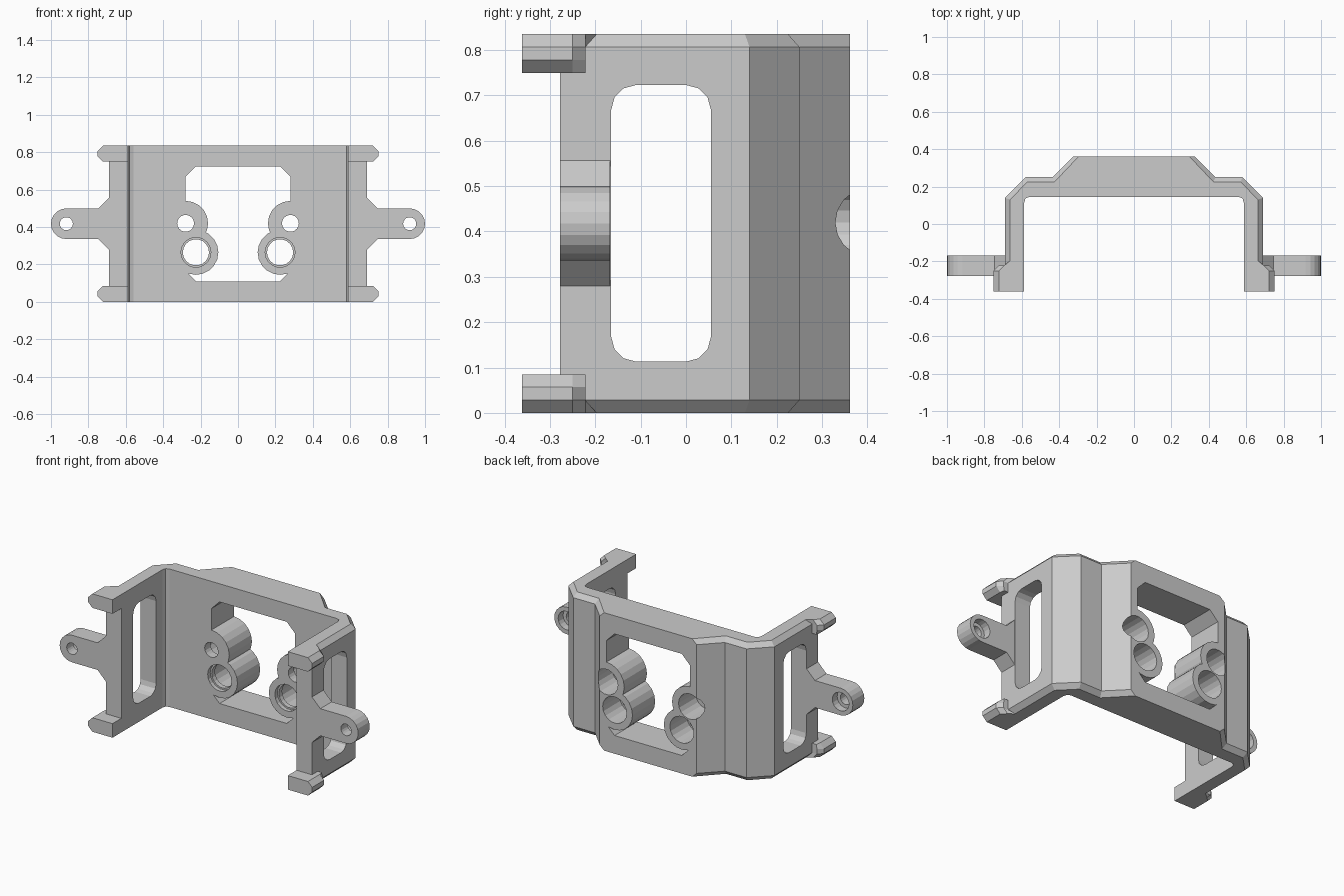
import bpy, bmesh, math

default = bpy.data.objects.get("Cube")
if default:
    bpy.data.objects.remove(default, do_unlink=True)

grey = bpy.data.materials.new("plain_grey")
grey.use_nodes = True
COLOUR = (0.6, 0.6, 0.6, 1)
grey.diffuse_color = COLOUR
for node in grey.node_tree.nodes:
    if node.type == 'BSDF_PRINCIPLED':
        node.inputs["Base Color"].default_value = COLOUR

HEIGHT, CHAMFER = 0.835, 0.028


def loft(name, rings):
    """Solid through a stack of matching rings, capped at both ends."""
    bm = bmesh.new()
    loops = [[bm.verts.new(p) for p in ring] for ring in rings]
    n = len(loops[0])
    for a, b in zip(loops, loops[1:]):
        for i in range(n):
            j = (i + 1) % n
            bm.faces.new((a[i], a[j], b[j], b[i]))
    bm.faces.new(loops[0])
    bm.faces.new(loops[-1])
    bmesh.ops.recalc_face_normals(bm, faces=bm.faces)
    mesh = bpy.data.meshes.new(name)
    bm.to_mesh(mesh)
    bm.free()
    mesh.materials.append(grey)
    ob = bpy.data.objects.new(name, mesh)
    bpy.context.collection.objects.link(ob)
    return ob


def stack(name, layers):
    return loft(name, [[(x, y, z) for x, y in pts] for z, pts in layers])


def plate(name, pts, y0, y1):
    """Front-view outline pushed along y."""
    return loft(name, [[(x, y, z) for x, z in pts] for y in (y0, y1)])


def circle(cx, cz, r, n, start=0.0, sweep=math.tau):
    return [(cx + r * math.cos(start + sweep * i / n),
             cz + r * math.sin(start + sweep * i / n)) for i in range(n)]


def apply(ob, mod):
    with bpy.context.temp_override(object=ob, active_object=ob,
                                   selected_objects=[ob]):
        bpy.ops.object.modifier_apply(modifier=mod.name)


def combine(ob, other, operation):
    mod = ob.modifiers.new(operation.lower(), 'BOOLEAN')
    mod.operation, mod.solver, mod.object = operation, 'EXACT', other
    bpy.context.view_layer.update()
    apply(ob, mod)
    bpy.data.objects.remove(other, do_unlink=True)


# Half of the bracket: back wall, bent corner and side arm
inner = [(0.587, -0.278), (0.587, 0.115), (0.58, 0.137), (0.56, 0.145), (0, 0.145)]
outer = [(0, 0.362), (0.325, 0.362), (0.435, 0.25), (0.58, 0.25),
         (0.69, 0.14), (0.69, -0.278)]
bevelled = [(0, 0.362), (0.295, 0.362), (0.425, 0.225), (0.57, 0.225),
            (0.663, 0.13), (0.663, -0.278)]
body = stack("bracket_body", [(0, inner + bevelled), (CHAMFER, inner + outer),
                              (HEIGHT - CHAMFER, inner + outer),
                              (HEIGHT, inner + bevelled)])

# Hooked tips at the top and bottom of the arm
back_edge = (0.587, -0.222)
small = [(0.587, -0.362), (0.722, -0.362), (0.722, -0.25), (0.718, -0.222),
         (0.69, -0.222), back_edge]
full = [(0.587, -0.362), (0.75, -0.362), (0.75, -0.25), (0.722, -0.222),
        (0.69, -0.222), back_edge]
tip = [(0.587, -0.362), (0.722, -0.362), (0.722, -0.25), (0.695, -0.222),
       (0.663, -0.197), (0.587, -0.197)]
heights = (0.085, 0.057, CHAMFER, 0)
for name, flip in (("lower_hook", False), ("upper_hook", True)):
    layers = [(HEIGHT - z if flip else z, pts)
              for z, pts in zip(heights, (small, full, full, tip))]
    combine(body, stack(name, layers), 'UNION')

# Mounting ear with a flared root and a rounded end
EAR_X, EAR_Z, EAR_R = 0.918, 0.418, 0.082
ear = [(0.64, 0.28), (0.69, 0.28), (0.746, EAR_Z - EAR_R)]
ear += circle(EAR_X, EAR_Z, EAR_R, 10, -math.pi / 2, math.pi)
ear += [(EAR_X, EAR_Z + EAR_R), (0.746, EAR_Z + EAR_R), (0.69, 0.556), (0.64, 0.556)]
combine(body, plate("mounting_ear", ear, -0.278, -0.168), 'UNION')

# Rounded slot through the side arm
slot = []
for i, (cy, cz) in enumerate([(0, 0.668), (-0.11, 0.668), (-0.11, 0.168), (0, 0.168)]):
    for k in range(4):
        a = math.pi / 2 * (i + k / 3)
        slot.append((cy + 0.055 * math.cos(a), cz + 0.055 * math.sin(a)))
slot_cutter = loft("slot_cutter", [[(x, y, z) for y, z in slot] for x in (0.5, 0.8)])
combine(body, slot_cutter, 'DIFFERENCE')

# Window in the back wall, leaving two round bosses standing
window = [(-0.2, 0.11), (0.225, 0.11), (0.28, 0.165), (0.28, 0.67),
          (0.225, 0.725), (-0.2, 0.725)]
window_cutter = plate("window_cutter", window, 0.05, 0.5)
SCREW, PIN = (0.28, 0.42), (0.225, 0.265)
for name, centre in (("screw_boss", SCREW), ("pin_boss", PIN)):
    boss = plate(name, circle(*centre, 0.12, 20), 0, 0.6)
    combine(window_cutter, boss, 'DIFFERENCE')
combine(body, window_cutter, 'DIFFERENCE')

# Stepped holes: centre, radius, start and end along y
holes = [(SCREW, 0.045, 0.05, 0.5), (SCREW, 0.077, 0.2, 0.5),
         (PIN, 0.07, 0.05, 0.5), (PIN, 0.08, 0.05, 0.17), (PIN, 0.08, 0.2, 0.5),
         ((EAR_X, EAR_Z), 0.035, -0.4, 0), ((EAR_X, EAR_Z), 0.056, -0.215, 0)]
for centre, radius, y0, y1 in holes:
    combine(body, plate("hole_cutter", circle(*centre, radius, 18), y0, y1), 'DIFFERENCE')

# Open the centre seam and mirror to the other side
bm = bmesh.new()
bm.from_mesh(body.data)
seam = [f for f in bm.faces if all(abs(v.co.x) < 1e-4 for v in f.verts)]
bmesh.ops.delete(bm, geom=seam, context='FACES')
bm.to_mesh(body.data)
bm.free()
mirror = body.modifiers.new("mirror", 'MIRROR')
mirror.use_axis[0] = True
apply(body, mirror)
